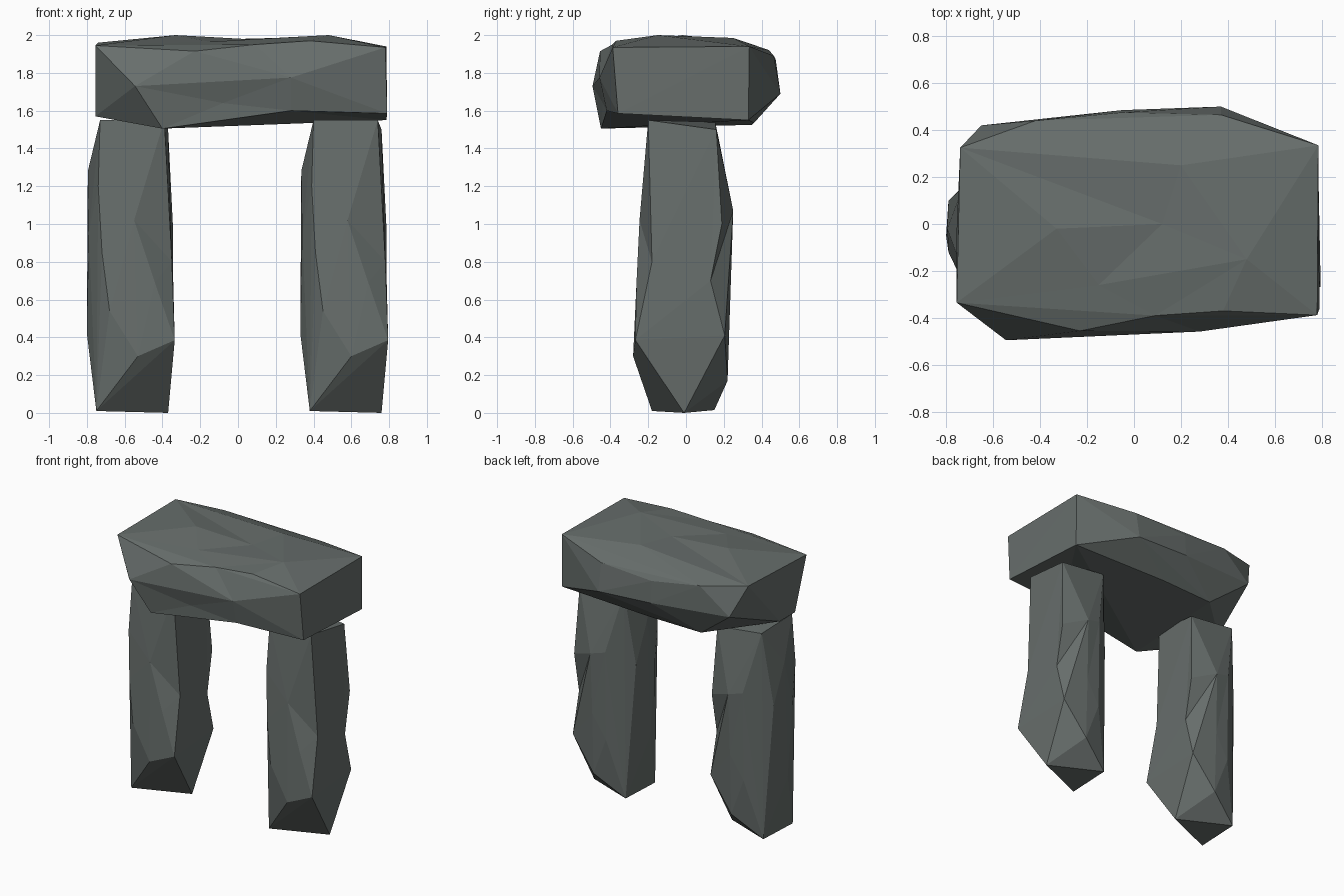
import bpy, bmesh
from mathutils import Vector

stone = bpy.data.materials.new("grey_stone")
stone.diffuse_color = (0.135, 0.155, 0.148, 1)


def boulder(name, points, dents, shift=0.0):
    """Faceted stone: hull of corner points, then dent corners pushed from outer to inner position."""
    bm = bmesh.new()
    for p in points:
        bm.verts.new(p)
    moves = [(bm.verts.new(outer), inner) for outer, inner in dents]
    bmesh.ops.convex_hull(bm, input=bm.verts[:])
    for v, inner in moves:
        if v.is_valid:
            v.co = Vector(inner)
    bmesh.ops.delete(bm, geom=[v for v in bm.verts if not v.link_faces], context='VERTS')
    bmesh.ops.recalc_face_normals(bm, faces=bm.faces[:])
    bmesh.ops.translate(bm, verts=bm.verts[:], vec=(shift, 0, 0))
    me = bpy.data.meshes.new(name)
    bm.to_mesh(me)
    bm.free()
    me.materials.append(stone)
    ob = bpy.data.objects.new(name, me)
    bpy.context.collection.objects.link(ob)


# Upright stones: triangular foot, bulging waist, four-cornered top
pillar = [
    (-.37, -.01, 0), (-.75, -.18, .01), (-.74, .15, .015),
    (-.53, -.28, .30), (-.335, -.268, .385), (-.345, .205, .41), (-.525, .22, .17),
    (-.63, .225, .45), (-.63, .235, 1.1), (-.52, .25, 1.07),
    (-.80, -.05, .42), (-.795, -.02, 1.28), (-.79, .10, 1.0), (-.79, -.12, .95),
    (-.74, -.225, 1.2), (-.72, -.245, .85), (-.68, -.262, .54),
    (-.55, -.246, 1.02), (-.44, -.262, .69), (-.345, .19, 1.0),
    (-.73, -.20, 1.55), (-.39, -.20, 1.55), (-.37, .16, 1.5), (-.73, .155, 1.54),
]
pillar_dents = [
    ((-.335, -.25, .80), (-.35, -.18, .80)),
    ((-.33, .20, .70), (-.343, .13, .70)),
    ((-.525, .25, .62), (-.525, .235, .62)),
]
boulder("left_upright", pillar, pillar_dents)
boulder("right_upright", pillar, pillar_dents, 1.13)

# Capstone lying across the uprights
cap = [
    # right end and left end
    (.78, -.388, 1.935), (.785, .335, 1.94), (.785, .33, 1.55), (.79, -.36, 1.585),
    (-.755, -.335, 1.945), (-.74, .325, 1.96), (-.755, -.02, 1.57), (-.755, -.2, 1.57),
    # front
    (-.545, -.495, 1.73), (-.40, -.45, 1.505), (.28, -.458, 1.775), (-.23, -.455, 1.915),
    # back
    (.37, .465, 1.89), (.37, .50, 1.69), (-.05, .475, 1.87), (-.05, .485, 1.71),
    (-.42, .44, 1.92), (-.65, .42, 1.74), (-.37, .35, 1.525), (.04, .36, 1.535),
    # top
    (-.33, -.02, 2.0), (.48, -.15, 2.0), (-.2, .175, 1.985), (.2, .25, 1.985), (.38, -.37, 1.97),
]
cap_dents = [
    ((.09, -.43, 1.975), (.09, -.39, 1.95)),
    ((.12, 0, 2.01), (.12, 0, 1.975)),
    ((-.15, -.26, 1.99), (-.15, -.26, 1.965)),
    ((-.08, -.46, 1.54), (-.08, -.44, 1.64)),
    ((.28, -.44, 1.55), (.28, -.42, 1.60)),
]
boulder("capstone", cap, cap_dents)
